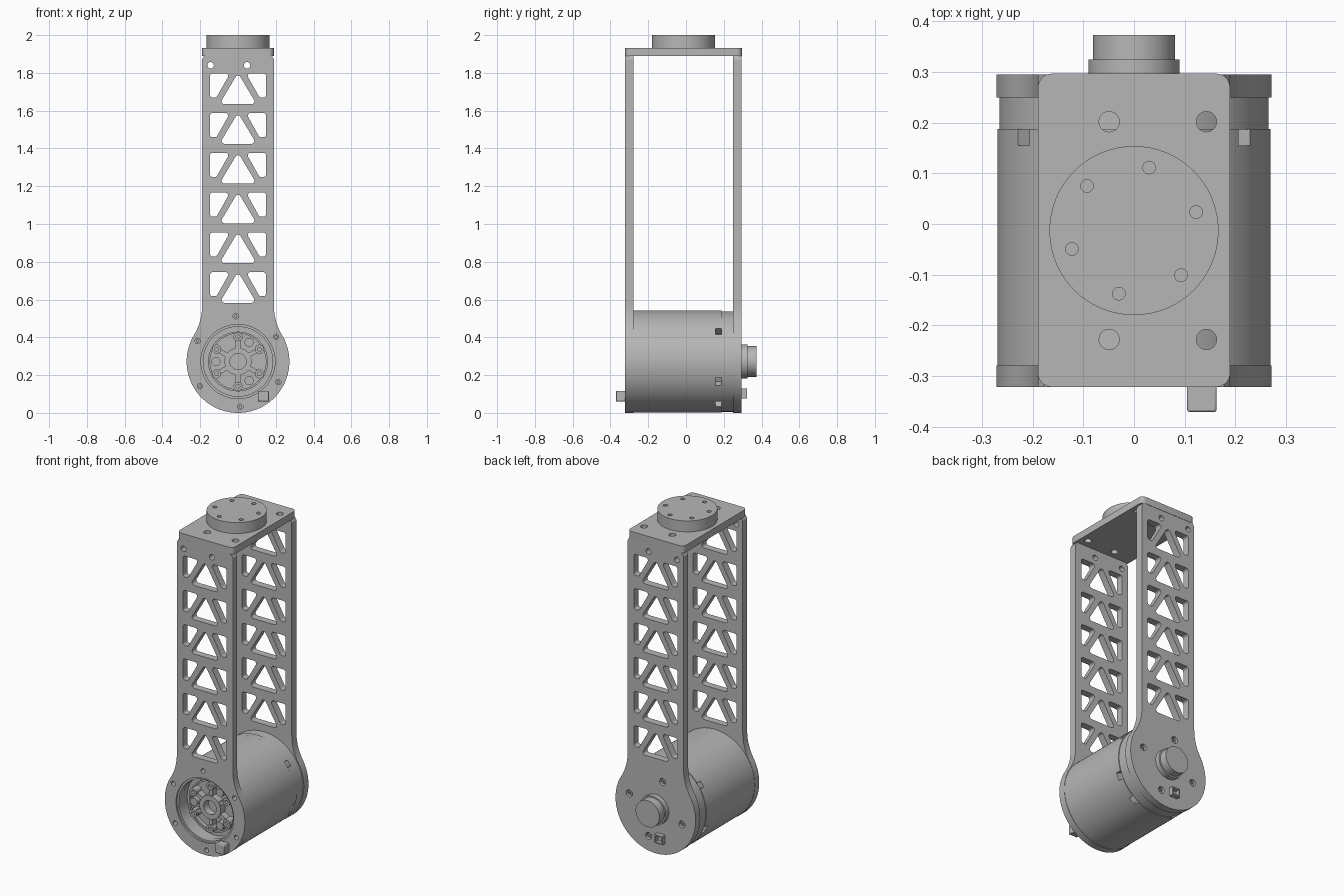
import bpy, bmesh, math
from mathutils import Vector

cube = bpy.data.objects.get("Cube")
if cube:
    bpy.data.objects.remove(cube, do_unlink=True)

grey = bpy.data.materials.new("machined grey")
grey.use_nodes = True
COLOUR = (0.47, 0.47, 0.47, 1)
grey.diffuse_color = COLOUR
grey.node_tree.nodes["Principled BSDF"].inputs["Base Color"].default_value = COLOUR

AXIS_Z = 0.272      # height of the motor axis
R = 0.272           # motor radius
FRONT, BACK = -0.322, 0.295


def arc(cx, cy, r, a0, a1, n):
    return [(cx + r * math.cos(a0 + (a1 - a0) * i / n),
             cy + r * math.sin(a0 + (a1 - a0) * i / n)) for i in range(n + 1)]


def circle(r, cx=0, cy=0, n=64):
    return arc(cx, cy, r, 0, math.tau, n)[:-1]


def polar(r, degrees, cx=0, cy=0):
    a = math.radians(degrees)
    return cx + r * math.cos(a), cy + r * math.sin(a)


def rounded(points, radius, steps=5):
    """Polygon with every corner replaced by a tangent arc."""
    out = []
    for i, p in enumerate(points):
        p = Vector(p)
        a = (Vector(points[i - 1]) - p).normalized()
        b = (Vector(points[(i + 1) % len(points)]) - p).normalized()
        half = a.angle(b) / 2
        centre = p + (a + b).normalized() * radius / math.sin(half)
        start = p + a * radius / math.tan(half) - centre
        end = p + b * radius / math.tan(half) - centre
        a0 = math.atan2(start.y, start.x)
        sweep = math.atan2(start.x * end.y - start.y * end.x, start.dot(end))
        out += arc(centre.x, centre.y, radius, a0, a0 + sweep, steps)
    return out


def box(x0, x1, y0, y1):
    return [(x0, y0), (x1, y0), (x1, y1), (x0, y1)]


def extrude(name, loops, low, high, along_y=True, bevel=0):
    """Fill outline and hole loops, then extrude between two depths."""
    curve = bpy.data.curves.new(name, "CURVE")
    curve.dimensions = "2D"
    curve.fill_mode = "BOTH"
    curve.extrude = (high - low) / 2
    for loop in loops:
        spline = curve.splines.new("POLY")
        spline.points.add(len(loop) - 1)
        for point, (x, y) in zip(spline.points, loop):
            point.co = (x, y, 0, 1)
        spline.use_cyclic_u = True
    temp = bpy.data.objects.new(name + " outline", curve)
    bpy.context.collection.objects.link(temp)
    bpy.context.view_layer.update()
    mesh = bpy.data.meshes.new_from_object(
        temp.evaluated_get(bpy.context.evaluated_depsgraph_get()))
    bpy.data.objects.remove(temp, do_unlink=True)
    bm = bmesh.new()
    bm.from_mesh(mesh)
    bmesh.ops.remove_doubles(bm, verts=bm.verts, dist=1e-5)
    bmesh.ops.recalc_face_normals(bm, faces=bm.faces)
    bm.to_mesh(mesh)
    bm.free()
    mesh.name = name
    mesh.materials.clear()
    mesh.materials.append(grey)
    obj = bpy.data.objects.new(name, mesh)
    bpy.context.collection.objects.link(obj)
    mid = (low + high) / 2
    if along_y:
        obj.rotation_euler.x = math.pi / 2
        obj.location = (0, mid, AXIS_Z)
    else:
        obj.location.z = mid
    if bevel:
        mod = obj.modifiers.new("edge", "BEVEL")
        mod.width, mod.segments, mod.limit_method = bevel, 2, "ANGLE"
        mod.angle_limit = math.radians(40)
    bpy.ops.object.select_all(action="DESELECT")
    obj.select_set(True)
    bpy.context.view_layer.objects.active = obj
    bpy.ops.object.shade_smooth_by_angle(angle=math.radians(30))
    return obj


# Side plate outline: round base blending into a straight arm (relative to axis)
W, TOP, FILLET = 0.19, 1.892 - AXIS_Z, 0.3
rise = math.sqrt((R + FILLET) ** 2 - (W + FILLET) ** 2)
tangent = math.atan2(rise, W + FILLET)
right_blend = arc(W + FILLET, rise, FILLET, math.pi + tangent, math.pi, 10)
top_edge = [(W, TOP - 0.02), (W - 0.012, TOP), (-W + 0.012, TOP), (-W, TOP - 0.02)]
left_blend = [(-x, y) for x, y in reversed(right_blend)]
base = arc(0, 0, R, math.pi - tangent, math.tau + tangent, 72)[1:-1]
outline = right_blend + top_edge + left_blend + base

# Lightening windows, a triangle and two mirrored side pockets per row
windows = [circle(0.017, x, 1.84 - AXIS_Z, 24) for x in (-0.145, 0.048)]
for row in range(6):
    z = 1.635 - row * 0.2105 - AXIS_Z
    windows.append(rounded([(-0.098, z), (0.098, z), (0, z + 0.165)], 0.015))
    for side in (-1, 1):
        pocket = [(0.148, 0.163), (0.042, 0.163), (0.114, 0.035), (0.148, 0.035)]
        windows.append(rounded([(side * x, z + y) for x, y in pocket], 0.014))

front_holes = [circle(0.014, *polar(0.24, 33 + 60 * k), 20) for k in range(6)]
back_screws = [polar(0.185, 15 + 90 * k) for k in range(4)]
back_holes = [circle(0.021, *p, 24) for p in back_screws]
extrude("front side plate", [outline, circle(0.196)] + windows + front_holes,
        FRONT, -0.279)
extrude("back side plate", [outline] + windows + back_holes, 0.25, BACK)
for k, p in enumerate(back_screws):
    extrude(f"back screw {k + 1}", [circle(0.014, *p, 20), circle(0.006, *p, 6)],
            0.25, 0.285)
for k in range(6):
    p = polar(0.24, 33 + 60 * k)
    extrude(f"front screw {k + 1}", [circle(0.009, *p, 16)], -0.28, -0.312)

# Top plate and mounting disc
corner_holes = [circle(0.02, x, y, 28) for x in (-0.049, 0.143) for y in (-0.228, 0.202)]
extrude("top plate", [rounded(box(-W, W, FRONT, 0.297), 0.028)] + corner_holes,
        1.89, 1.933, along_y=False)
disc_holes = [circle(0.0125, *polar(0.128, 16.5 + 60 * k, 0, -0.013), 20)
              for k in range(6)]
extrude("mounting disc", [circle(0.167, 0, -0.013)] + disc_holes,
        1.93, 2.0, along_y=False)

# Motor drum, built as layers along the axis
DRUM = 0.27
extrude("drum front shell", [circle(DRUM, n=96), circle(0.187)], -0.281, -0.225)
extrude("drum body", [circle(DRUM, n=96)], -0.226, 0.155)
extrude("drum rear band", [circle(0.266, n=96)], 0.187, 0.251)

# Vent ring with notches cut into its rim
vents = (36, 144, -23, 203, -57, 237)
vent_rim = []
for k in range(180):
    angle = k * 2
    near = min(abs((angle - v + 180) % 360 - 180) for v in vents)
    if near == 5 or near == 4:
        vent_rim += sorted([polar(DRUM, angle), polar(0.225, angle)],
                           key=lambda p: math.hypot(*p),
                           reverse=any((v - angle) % 360 < 20 for v in vents))
    else:
        vent_rim.append(polar(0.225 if near < 5 else DRUM, angle))
extrude("drum vent ring", [vent_rim], 0.154, 0.188)

# Recessed rotor in the front opening
extrude("retaining ring", [circle(0.196), circle(0.184)], -0.312, -0.27)
extrude("rotor rim", [circle(0.158), circle(0.148)], -0.25, -0.22)
extrude("rotor hub", [circle(0.072, n=48), circle(0.043, n=48)], -0.272, -0.22)
for k in range(6):
    angle = 90 + 60 * k
    p = polar(0.131, angle)
    extrude(f"rotor boss {k + 1}", [circle(0.024, *p, 28), circle(0.01, *p, 16)],
            -0.275, -0.22)
    spoke = extrude(f"rotor spoke {k + 1}", [box(0.065, 0.112, -0.012, 0.012)],
                    -0.265, -0.22)
    spoke.rotation_euler.y = -math.radians(angle)
for k in range(3):
    extrude(f"rotor pin {k + 1}", [circle(0.024, *polar(0.117, 60 + 120 * k), 28)],
            -0.262, -0.22)

# Rear shaft cap and cable connectors
extrude("rear cap base", [circle(0.09)], BACK - 0.005, 0.325)
extrude("rear cap", [circle(0.081)], 0.32, 0.373, bevel=0.006)
extrude("front connector", [box(0.105, 0.163, 0.06 - AXIS_Z, 0.117 - AXIS_Z)],
        -0.371, FRONT + 0.005, bevel=0.004)
socket = box(-0.065, -0.01, 0.077 - AXIS_Z, 0.129 - AXIS_Z)
extrude("rear connector", [socket, box(-0.057, -0.018, 0.085 - AXIS_Z, 0.121 - AXIS_Z)],
        BACK - 0.005, 0.322)
